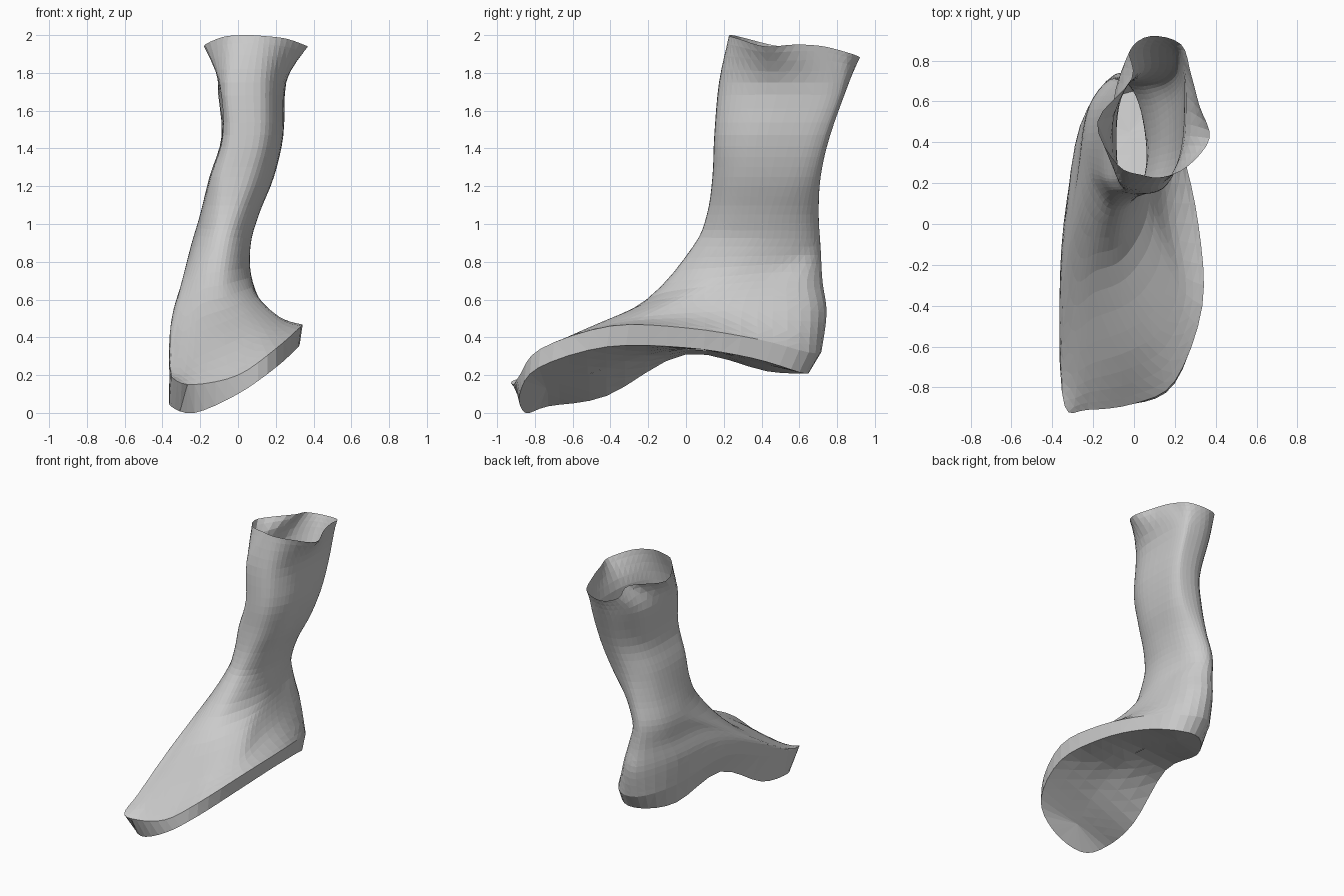
import bpy, bmesh
from math import sin, cos, radians, copysign
from mathutils import Vector

cube = bpy.data.objects.get("Cube")
if cube:
    bpy.data.objects.remove(cube)

SUB = 4      # points between ring controls
STEPS = 4    # rings between control rings


def spline(a, b, c, d, t):
    """Smooth curve from b to c."""
    return 0.5 * (2 * b + (c - a) * t + (2 * a - 5 * b + 4 * c - d) * t ** 2
                  + (3 * b - a - 3 * c + d) * t ** 3)


def smooth_closed(points):
    n = len(points)
    return [spline(*(points[(i + k) % n] for k in (-1, 0, 1, 2)), s / SUB)
            for i in range(n) for s in range(SUB)]


def ring(points):
    return smooth_closed([Vector(p) for p in points])


# Angles of the ring controls around the leg, from the front towards +x
ANGLES = (-50, -18, 14, 45, 75, 100, 130, 160, 190, 230, 262, 287)


def leg_ring(z, x0, x1, y0, y1, power):
    """Oval ring, fuller at the two corners where x and y grow together."""
    cx, cy, rx, ry = (x0 + x1) / 2, (y0 + y1) / 2, (x1 - x0) / 2, (y1 - y0) / 2
    points = []
    for angle in ANGLES:
        u, v = sin(radians(angle)), -cos(radians(angle))
        if u * v > 0:
            u, v = copysign(abs(u) ** power, u), copysign(abs(v) ** power, v)
        points.append((cx + rx * u, cy + ry * v, z))
    return ring(points)


# Foot: sole edge, upper edge of the side band, top of the foot, instep
sole_edge = ring([
    (-.355, -.73, .035), (-.23, -.85, 0), (0, -.88, .1), (.2, -.78, .24),
    (.32, -.42, .35), (.3, 0, .345), (.23, .35, .29), (.125, .6, .215),
    (-.06, .635, .21), (-.22, .43, .22), (-.29, 0, .31), (-.35, -.42, .09)])
band_edge = ring([
    (-.34, -.89, .18), (-.23, -.91, .15), (0, -.88, .2), (.2, -.77, .34),
    (.335, -.4, .46), (.315, 0, .45), (.23, .38, .39), (.12, .65, .32),
    (-.08, .705, .33), (-.25, .47, .38), (-.345, 0, .45), (-.365, -.5, .26)])
foot_top = ring([
    (-.33, -.72, .24), (-.2, -.68, .3), (-.02, -.62, .38), (.13, -.52, .45),
    (.22, -.3, .5), (.17, .03, .53), (.13, .38, .54), (.07, .66, .54),
    (-.09, .735, .53), (-.265, .48, .58), (-.33, .05, .58), (-.36, -.38, .4)])
instep = ring([
    (-.28, -.28, .51), (-.19, -.23, .58), (-.08, -.19, .61), (0, -.1, .64),
    (.06, .03, .66), (.08, .2, .68), (.07, .42, .7), (.035, .64, .7),
    (-.1, .72, .7), (-.235, .53, .72), (-.285, .2, .72), (-.315, -.1, .6)])

# Open, uneven rim at the top of the leg
rim = ring([
    (-.08, .29, 1.99), (.04, .24, 2), (.14, .23, 1.995), (.26, .28, 1.98),
    (.37, .42, 1.94), (.32, .58, 1.95), (.28, .73, 1.94), (.23, .88, 1.9),
    (.08, .92, 1.88), (-.02, .85, 1.9), (-.01, .71, 1.94), (-.18, .5, 1.94)])

upper = [band_edge, foot_top, instep,
         leg_ring(.88, -.25, .065, .035, .71, .95),
         leg_ring(1.05, -.2, .11, .11, .7, .8),
         leg_ring(1.25, -.15, .19, .14, .71, .5),
         leg_ring(1.47, -.085, .24, .15, .76, .4),
         leg_ring(1.75, -.105, .255, .175, .86, .42),
         rim]

# Arched middle line of the sole: y, x, z
ARCH = [(-.74, -.1, .13), (-.5, -.03, .21), (-.25, 0, .3),
        (.05, 0, .345), (.45, -.02, .25)]


def arch_point(y):
    y = min(max(y, ARCH[0][0]), ARCH[-1][0])
    for (ya, xa, za), (yb, xb, zb) in zip(ARCH, ARCH[1:]):
        if y <= yb:
            t = (y - ya) / (yb - ya)
            return Vector((xa + (xb - xa) * t, y, za + (zb - za) * t))


# Rings from the middle of the sole outwards, then up to the rim
rings = [[p.lerp(arch_point(p.y), t) for p in sole_edge]
         for t in (1, .66, .33, 0)]
last = len(upper) - 1
for i in range(last):
    a, b, c, d = (upper[min(max(i + k, 0), last)] for k in (-1, 0, 1, 2))
    for s in range(STEPS):
        rings.append([spline(*q, s / STEPS) for q in zip(a, b, c, d)])
rings.append(rim)

bm = bmesh.new()
rows = [[bm.verts.new(p) for p in r] for r in rings]
count = len(sole_edge)
for low, high in zip(rows, rows[1:]):
    for i in range(count):
        j = (i + 1) % count
        bm.faces.new((low[i], low[j], high[j], high[i]))
bmesh.ops.remove_doubles(bm, verts=bm.verts, dist=.002)
bmesh.ops.triangulate(bm, faces=bm.faces)
bmesh.ops.recalc_face_normals(bm, faces=bm.faces)

# Keep the outer surface facing outwards
lowest = min(bm.faces, key=lambda f: f.calc_center_median().z)
if lowest.normal.z > 0:
    bmesh.ops.reverse_faces(bm, faces=bm.faces)

mesh = bpy.data.meshes.new("foot_and_leg")
bm.to_mesh(mesh)
bm.free()
foot = bpy.data.objects.new("foot_and_leg", mesh)
bpy.context.collection.objects.link(foot)

grey = bpy.data.materials.new("plain_grey")
grey.use_nodes = True
grey.diffuse_color = (.6, .6, .6, 1)
grey.node_tree.nodes["Principled BSDF"].inputs["Base Color"].default_value = (.6, .6, .6, 1)
mesh.materials.append(grey)
